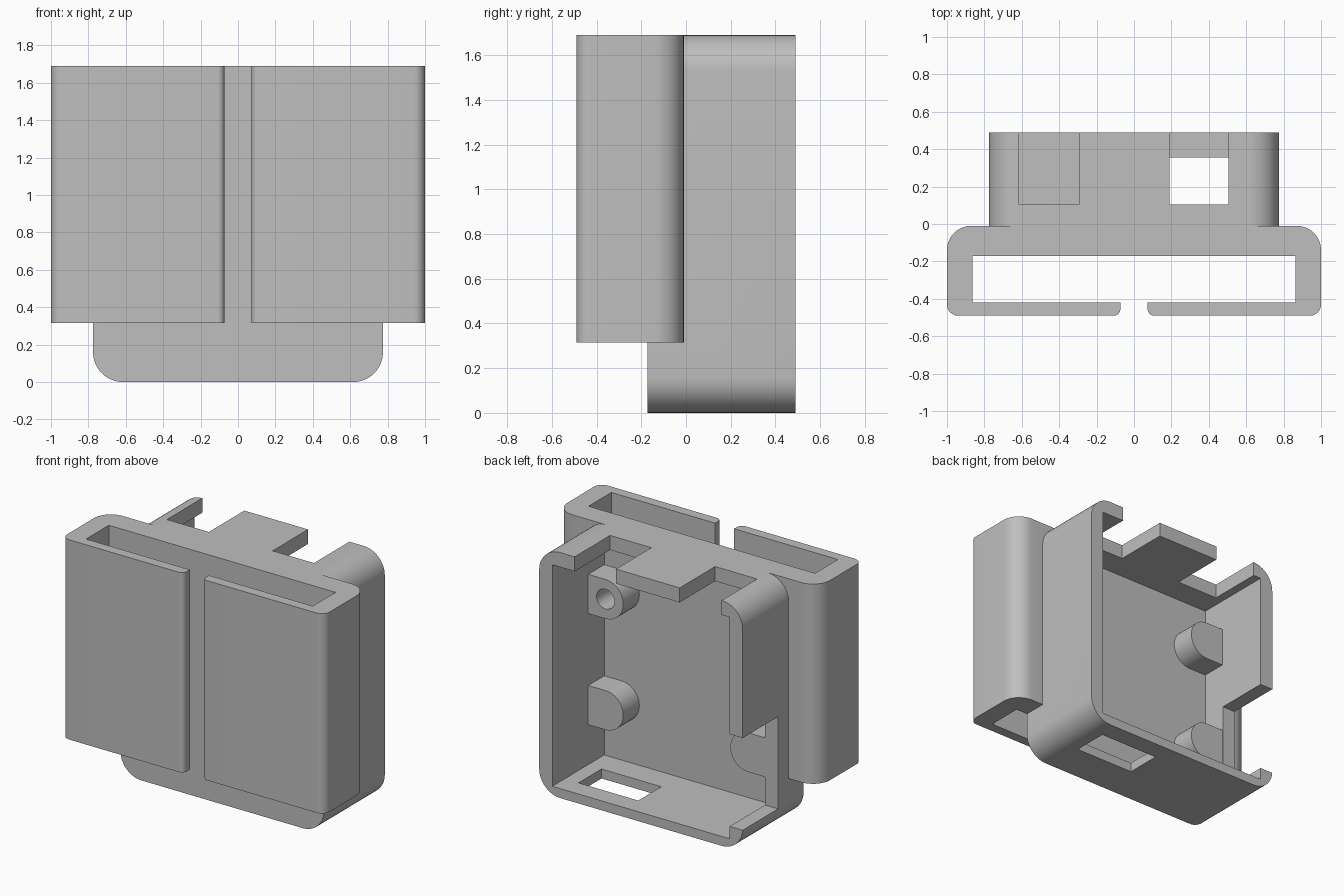
import bpy, bmesh, math
from mathutils import Vector

cube = bpy.data.objects.get("Cube")
if cube:
    bpy.data.objects.remove(cube, do_unlink=True)

GREY = (0.52, 0.52, 0.52, 1.0)
mat = bpy.data.materials.new("plain grey")
mat.use_nodes = True
mat.diffuse_color = GREY
mat.node_tree.nodes["Principled BSDF"].inputs["Base Color"].default_value = GREY


def rounded(corners, steps=12):
    """Turn (u, v, radius) corners into an outline with filleted corners."""
    out = []
    for i, (u, v, r) in enumerate(corners):
        p = Vector((u, v))
        if r == 0:
            out.append(p)
            continue
        a = (Vector(corners[i - 1][:2]) - p).normalized()
        b = (Vector(corners[(i + 1) % len(corners)][:2]) - p).normalized()
        centre = p + (a + b) * r          # all corners are square
        for k in range(steps + 1):
            t = math.pi / 2 * k / steps
            out.append(centre - b * r * math.cos(t) - a * r * math.sin(t))
    return out


def prism(name, outline, axis, lo, hi):
    """Extrude an outline along z (u=x, v=y) or along y (u=x, v=z)."""
    bm = bmesh.new()
    place = (lambda p, t: (p.x, p.y, t)) if axis == "z" else (lambda p, t: (p.x, t, p.y))
    face = bm.faces.new([bm.verts.new(place(p, lo)) for p in outline])
    ext = bmesh.ops.extrude_face_region(bm, geom=[face])
    verts = [g for g in ext["geom"] if isinstance(g, bmesh.types.BMVert)]
    shift = (0, 0, hi - lo) if axis == "z" else (0, hi - lo, 0)
    bmesh.ops.translate(bm, verts=verts, vec=shift)
    bmesh.ops.recalc_face_normals(bm, faces=bm.faces)
    mesh = bpy.data.meshes.new(name)
    bm.to_mesh(mesh)
    bm.free()
    mesh.materials.append(mat)
    obj = bpy.data.objects.new(name, mesh)
    bpy.context.collection.objects.link(obj)
    return obj


def block(name, x0, x1, y0, y1, z0, z1):
    return prism(name, rounded([(x0, y0, 0), (x1, y0, 0), (x1, y1, 0), (x0, y1, 0)]), "z", z0, z1)


def combine(target, tool, operation):
    """Apply a boolean and remove the tool object."""
    mod = target.modifiers.new(operation.lower(), "BOOLEAN")
    mod.operation, mod.solver, mod.object = operation, "EXACT", tool
    bpy.context.view_layer.objects.active = target
    bpy.ops.object.modifier_apply(modifier=mod.name)
    bpy.data.objects.remove(tool, do_unlink=True)


def smooth(obj):
    bpy.ops.object.select_all(action="DESELECT")
    obj.select_set(True)
    bpy.context.view_layer.objects.active = obj
    bpy.ops.object.shade_smooth_by_angle(angle=math.radians(30))


TOP, BACK, FRONT = 1.69, 0.49, -0.172
W, WALL = 0.775, 0.675      # outer and inner half width of the box
NOTCH = 0.105               # notches start here and run to the open back

# Box with rounded corners, open at the back
R = 0.16
case = prism("case", rounded([(-W, 0, R), (W, 0, R), (W, TOP, R), (-W, TOP, R)]),
             "y", FRONT, BACK)

# C-shaped sleeve on the front, split by a central gap
half = [(-1, -0.01, 0.13), (-1, -0.49, 0.06), (-0.073, -0.49, 0.035),
        (-0.073, -0.42, 0), (-0.863, -0.42, 0), (-0.863, FRONT, 0)]
sleeve = prism("sleeve", rounded(half + [(-x, y, r) for x, y, r in reversed(half)]),
               "z", 0.315, TOP)
combine(case, sleeve, "UNION")

# Cavity, top notches, side notch and bottom slot
for cut in [
    (-WALL, WALL, -0.075, 0.7, 0.065, 1.59),
    (-0.615, -0.295, NOTCH, 0.7, 1.5, 1.8),
    (0.19, 0.505, NOTCH, 0.7, 1.5, 1.8),
    (-0.9, -0.6, NOTCH, 0.7, 0.15, 0.785),
    (0.115, 0.57, NOTCH, 0.355, -0.1, 0.1),
]:
    combine(case, block("cutter", *cut), "DIFFERENCE")
smooth(case)

# Four D-shaped standoffs against the side walls
POST_R, POST_X = 0.135, 0.543
for side, s in (("left", 1), ("right", -1)):
    for level, z in (("lower", 0.475), ("upper", 1.24)):
        r = POST_R - 0.0005
        inner, outer = s * (POST_X - POST_R), s * (WALL + 0.02)
        shape = rounded([(outer, z - POST_R, 0), (inner, z - POST_R, r),
                         (inner, z + POST_R, r), (outer, z + POST_R, 0)])
        post = prism(f"{level}_{side}_standoff", shape, "y", -0.09, 0.1)
        if (side, level) == ("left", "upper"):
            # Blind screw hole
            circle = [Vector((POST_X + 0.068 * math.cos(t), z + 0.068 * math.sin(t)))
                      for t in (math.tau * k / 32 for k in range(32))]
            combine(post, prism("cutter", circle, "y", -0.07, 0.3), "DIFFERENCE")
        smooth(post)
